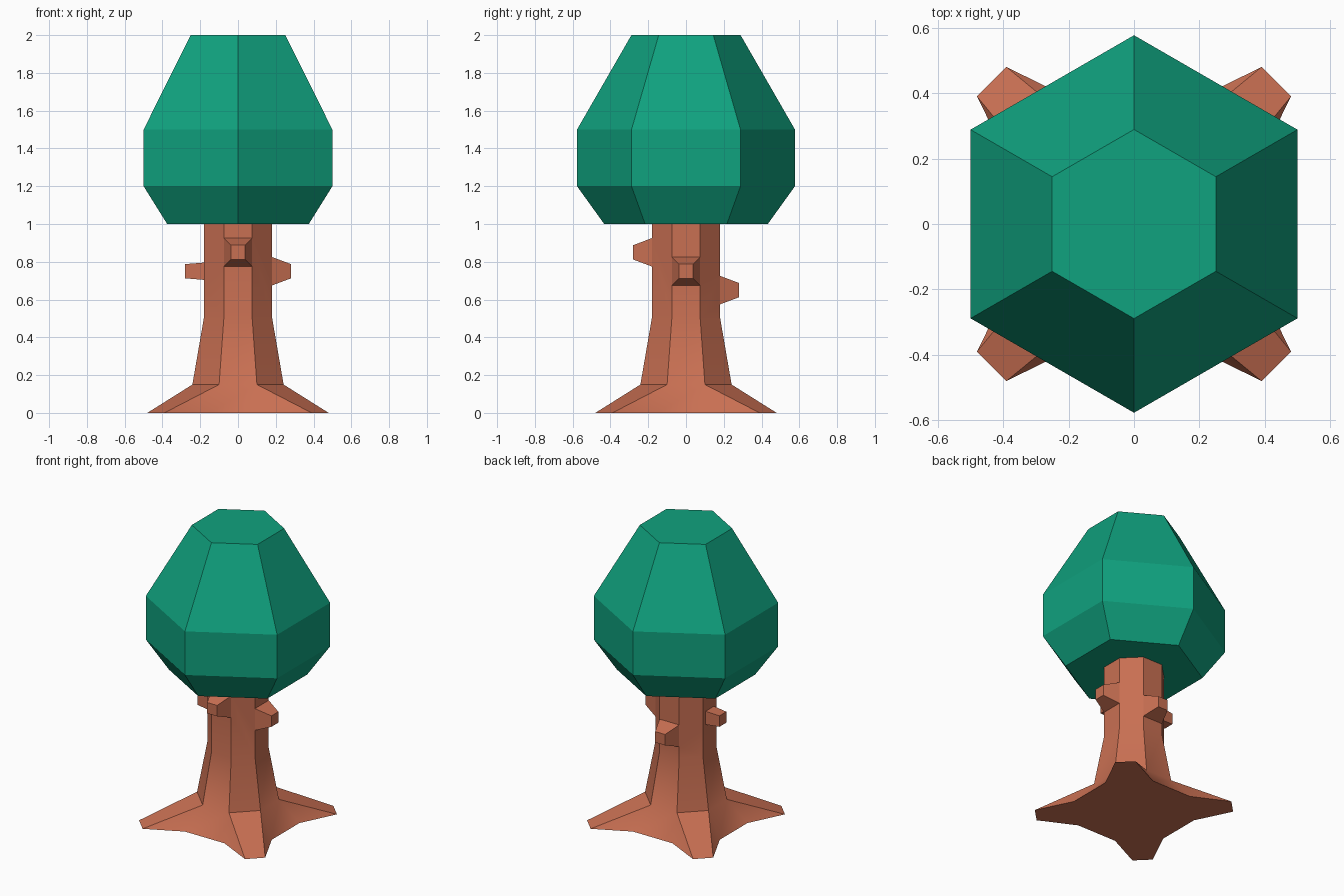
import bpy, bmesh, math
from mathutils import Vector

if "Cube" in bpy.data.objects:
    bpy.data.objects.remove(bpy.data.objects["Cube"])


def spin4(bm, points, z):
    """Repeat a few plan points around the four sides."""
    turn = [(1, 0), (0, 1), (-1, 0), (0, -1)]
    return [bm.verts.new((x * c - y * s, x * s + y * c, z))
            for c, s in turn for x, y in points]


def bridge(bm, a, b):
    n = len(a)
    for i in range(n):
        j = (i + 1) % n
        bm.faces.new((a[i], a[j], b[j], b[i]))


def finish(bm, name, color):
    bmesh.ops.recalc_face_normals(bm, faces=bm.faces[:])
    mesh = bpy.data.meshes.new(name)
    bm.to_mesh(mesh)
    bm.free()
    obj = bpy.data.objects.new(name, mesh)
    bpy.context.collection.objects.link(obj)
    mat = bpy.data.materials.new(name + "_color")
    mat.diffuse_color = color
    mat.use_nodes = True
    mat.node_tree.nodes["Principled BSDF"].inputs["Base Color"].default_value = mat.diffuse_color
    mesh.materials.append(mat)
    return obj


# Trunk: octagonal column flaring down to four corner roots
bm = bmesh.new()
octagon = lambda h, z: spin4(bm, [(2.414 * h, -h), (2.414 * h, h)], z)
top, mid, low = octagon(0.075, 1.0), octagon(0.075, 0.5), octagon(0.1, 0.15)
foot = octagon(0.15, 0.0)
tips = spin4(bm, [(0.48, 0.39), (0.39, 0.48)], 0.0)
bridge(bm, mid, top)
bridge(bm, low, mid)
bm.faces.new(top)
outline = []
for k in range(4):
    a, b, c = 2 * k, 2 * k + 1, (2 * k + 2) % 8
    bm.faces.new((foot[a], foot[b], low[b], low[a]))
    bm.faces.new((tips[a], tips[b], low[c], low[b]))
    bm.faces.new((foot[b], tips[a], low[b]))
    bm.faces.new((tips[b], foot[c], low[c]))
    outline += [foot[a], foot[b], tips[a], tips[b]]
bm.faces.new(outline)
bmesh.ops.recalc_face_normals(bm, faces=bm.faces[:])

# Branch stubs: a square of each trunk side, extruded and tapered
for side, z in (((1, 0, 0), 0.75), ((-1, 0, 0), 0.75),
                ((0, -1, 0), 0.85), ((0, 1, 0), 0.65)):
    d = Vector(side)
    for cut in (z - 0.075, z + 0.075):
        bm.normal_update()
        faces = [f for f in bm.faces if f.normal.dot(d) > 0.999]
        edges = {e for f in faces for e in f.edges}
        verts = {v for f in faces for v in f.verts}
        bmesh.ops.bisect_plane(bm, geom=faces + list(edges) + list(verts),
                               plane_co=(0, 0, cut), plane_no=(0, 0, 1))
    bm.normal_update()
    patch = min((f for f in bm.faces if f.normal.dot(d) > 0.999),
                key=lambda f: abs(f.calc_center_median().z - z))
    out = bmesh.ops.extrude_face_region(bm, geom=[patch])["geom"]
    center = d * 0.281 + Vector((0, 0, z))
    for v in (g for g in out if isinstance(g, bmesh.types.BMVert)):
        offset = v.co - d * v.co.dot(d) - Vector((0, 0, z))
        v.co = center + offset * 0.5

trunk = finish(bm, "trunk", (0.58, 0.16, 0.085, 1))
bpy.context.view_layer.objects.active = trunk
trunk.select_set(True)
bpy.ops.object.shade_smooth_by_angle(angle=math.radians(30))

# Foliage: faceted hexagonal crown
bm = bmesh.new()
rings = []
for r, z in ((0.433, 1.0), (0.577, 1.2), (0.577, 1.5), (0.289, 2.0)):
    rings.append([bm.verts.new((r * math.sin(i * math.pi / 3),
                                r * math.cos(i * math.pi / 3), z))
                  for i in range(6)])
for a, b in zip(rings, rings[1:]):
    bridge(bm, a, b)
bm.faces.new(rings[0])
bm.faces.new(rings[-1])
finish(bm, "foliage", (0.005, 0.36, 0.21, 1))
